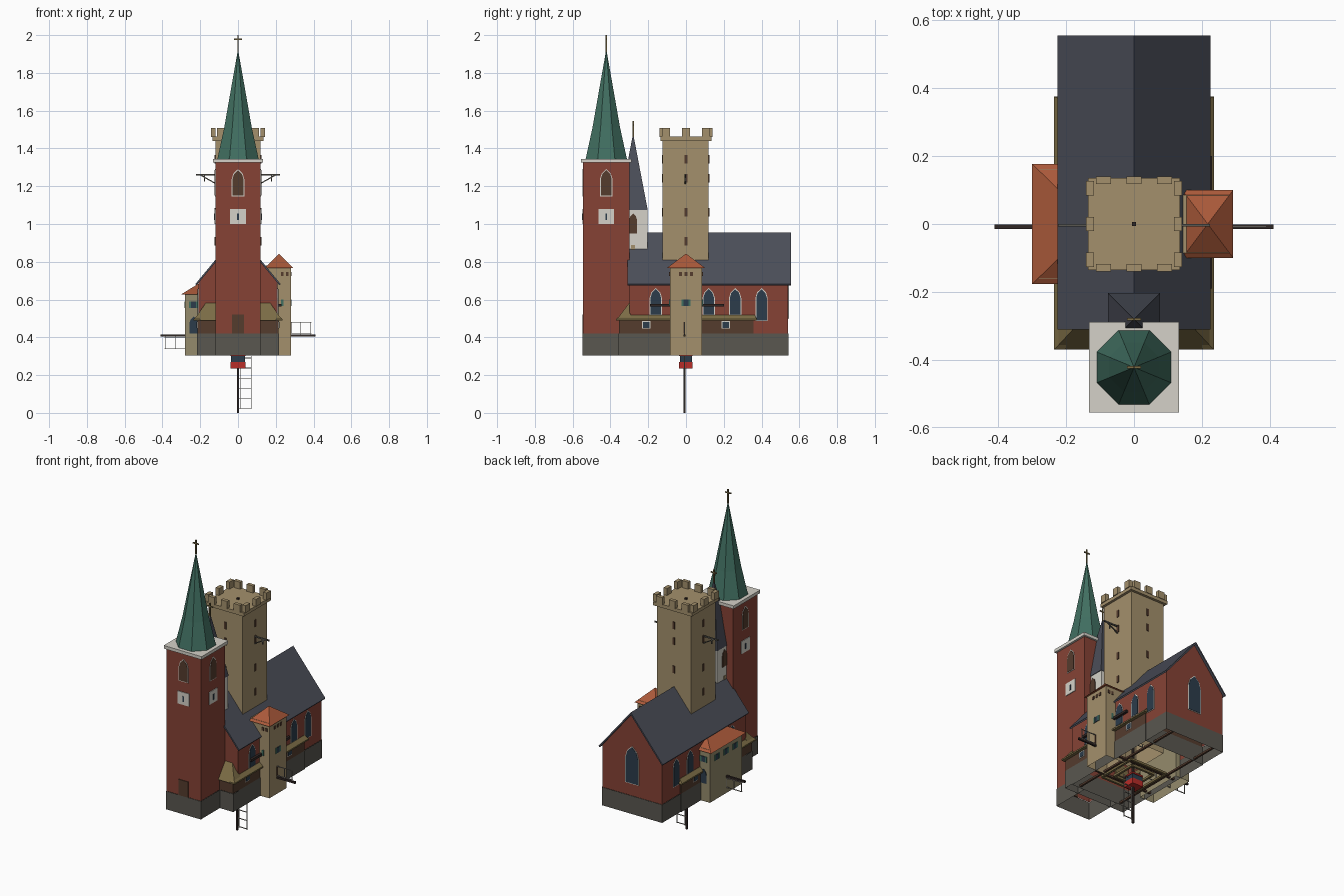
import bpy, bmesh, math
from mathutils import Vector

if "Cube" in bpy.data.objects:
    bpy.data.objects.remove(bpy.data.objects["Cube"])

def mat(name, r, g, b):
    m = bpy.data.materials.new(name)
    m.diffuse_color = (r, g, b, 1)
    m.use_nodes = True
    m.node_tree.nodes["Principled BSDF"].inputs["Base Color"].default_value = m.diffuse_color
    return m

BRICK = mat("brick", .24, .055, .036)
TAN = mat("sandstone", .37, .28, .15)
SLATE = mat("slate", .07, .076, .1)
GREEN = mat("copper_green", .053, .16, .12)
ORANGE = mat("clay_tile", .4, .1, .042)
WHITE = mat("plaster", .66, .64, .58)
OLIVE = mat("olive_tile", .2, .15, .06)
BROWN = mat("brown", .09, .045, .027)
STONE = mat("plinth_stone", .1, .095, .08)
GLASS = mat("glass", .025, .045, .07)
DARK = mat("dark_wood", .03, .02, .018)
RED = mat("red", .48, .026, .021)
PLASTER = mat("ochre_plaster", .3, .26, .15)
WIRE = mat("pale_wood", .3, .28, .25)

def mesh(name, verts, faces, m):
    me = bpy.data.meshes.new(name)
    bm = bmesh.new()
    vs = [bm.verts.new(v) for v in verts]
    for f in faces:
        bm.faces.new([vs[i] for i in f])
    bmesh.ops.recalc_face_normals(bm, faces=bm.faces)
    bm.to_mesh(me)
    bm.free()
    me.materials.append(m)
    ob = bpy.data.objects.new(name, me)
    bpy.context.collection.objects.link(ob)
    return ob

def loft(name, rings, m, bottom=True, top=True):
    n = len(rings[0])
    verts = [v for r in rings for v in r]
    faces = [(k*n+i, k*n+(i+1) % n, (k+1)*n+(i+1) % n, (k+1)*n+i)
             for k in range(len(rings)-1) for i in range(n)]
    if bottom:
        faces.append(tuple(range(n)))
    if top:
        faces.append(tuple(range(len(verts)-n, len(verts))))
    return mesh(name, verts, faces, m)

def rect(x0, x1, y0, y1, z):
    return [(x0, y0, z), (x1, y0, z), (x1, y1, z), (x0, y1, z)]

def box(name, x0, x1, y0, y1, z0, z1, m, bottom=True, top=True):
    return loft(name, [rect(x0, x1, y0, y1, z0), rect(x0, x1, y0, y1, z1)], m, bottom, top)

def pyramid(name, cx, cy, hx, hy, z0, z1, m):
    b = rect(cx-hx, cx+hx, cy-hy, cy+hy, z0)
    return mesh(name, b + [(cx, cy, z1)],
                [(0, 1, 2, 3)] + [(i, (i+1) % 4, 4) for i in range(4)], m)

def beam(name, a, b, t, m):
    a, b = Vector(a), Vector(b)
    d = (b-a).normalized()
    s = d.cross(Vector((0, 1, 0)) if abs(d.y) < .9 else Vector((0, 0, 1))).normalized()*t/2
    u = d.cross(s).normalized()*t/2
    return loft(name, [[p+s+u, p-s+u, p-s-u, p+s-u] for p in (a, b)], m)

SIDES = {'F': ((1, 0), (0, -1)), 'R': ((0, 1), (1, 0)),
         'B': ((-1, 0), (0, 1)), 'L': ((0, -1), (-1, 0))}

def panel(name, side, x, y, z, w, h, m, arch=False, d=.004):
    """Wall panel with its bottom centre at x, y, z; optional pointed top."""
    (ux, uy), (nx, ny) = SIDES[side]
    p = [(-w/2, 0), (w/2, 0)]
    p += [(w/2, h-w*.8), (w*.36, h-w*.35), (0, h), (-w*.36, h-w*.35), (-w/2, h-w*.8)] if arch \
        else [(w/2, h), (-w/2, h)]
    return loft(name, [[(x+ux*u+nx*k, y+uy*u+ny*k, z+v) for u, v in p] for k in (-.004, d)], m)

def window(name, side, x, y, z, w, h, m=GLASS, arch=True):
    panel(name+"_trim", side, x, y, z-.004, w+.01, h+.01, WHITE, arch, .002)
    panel(name, side, x, y, z, w, h, m, arch, .004)

def cross(name, x, y, z0, z1):
    beam(name+"_post", (x, y, z0), (x, y, z1), .007, OLIVE)
    zc = z1-(z1-z0)*.25
    beam(name+"_bar", (x-.02, y, zc), (x+.02, y, zc), .007, OLIVE)

Z0, ZP = .305, .42

# Nave: walls, gables, plinth and slate roof
NX, NY0, NY1 = .21, -.30, .54
box("nave_plinth", -NX-.002, NX+.002, NY0, NY1+.002, Z0, ZP, STONE, False, False)
box("nave_walls", -NX, NX, NY0, NY1, ZP, .695, BRICK, False, False)
for y in (NY0, NY1):
    mesh("nave_gable", [(-NX, y, .695), (NX, y, .695), (0, y, .94)], [(0, 1, 2)], BRICK)
roof = [(-.225, .683), (0, .955), (.225, .683), (.22, .675), (0, .94), (-.22, .675)]
loft("nave_roof", [[(x, y, z) for x, z in roof] for y in (-.31, .555)], SLATE)
for s, side in ((1, 'R'), (-1, 'L')):
    for y, z in ((-.16, .52), (.12, .52), (.26, .52), (.40, .49)):
        window("nave_window", side, s*NX, y, z, .055, .655-z)
window("rear_window", 'B', 0, NY1, .50, .085, .23)

# Low aisle with narrow tiled roof, hipped at the front
AX = .215
box("aisle_plinth", -AX-.002, AX+.002, -.357, .36, Z0, ZP, STONE, False, False)
box("aisle_walls", -AX, AX, -.355, .358, ZP, .495, BROWN, False, False)
for s in (1, -1):
    x0, x1 = sorted((s*.20, s*.235))
    loft("aisle_roof", [rect(x0, x1, -.37, .375, .488), rect(x0, x1, -.37, .375, .497),
                        rect(*sorted((s*.20, s*.212)), -.345, .365, .517)], OLIVE)
    mesh("porch_roof", [(s*.11, -.37, .49), (s*.235, -.37, .49), (s*.235, -.29, .49),
                        (s*.17, -.30, .583), (s*.11, -.30, .583), (s*.11, -.29, .49)],
         [(0, 1, 3, 4), (1, 2, 3), (2, 5, 4, 3), (0, 4, 5), (0, 5, 2, 1)], OLIVE)
    for y in (-.21, .21):
        window("aisle_window", 'R' if s > 0 else 'L', s*AX, y, .45, .035, .03, arch=False)

# Front bell tower with copper spire
TY = -.422
box("bell_tower_plinth", -.122, .122, -.547, -.298, Z0, ZP, STONE, False, False)
box("bell_tower", -.12, .12, -.545, -.30, ZP, 1.325, BRICK, False)
box("bell_tower_cornice", -.133, .133, -.555, -.288, 1.325, 1.345, WHITE)
def octagon(r, z):
    k = r/math.cos(math.pi/8)
    return [(k*math.cos(math.pi*(i+.5)/4), TY+k*math.sin(math.pi*(i+.5)/4), z) for i in range(8)]
loft("spire", [octagon(.109, 1.345), octagon(.073, 1.51), octagon(.001, 1.92)], GREEN)
cross("spire_cross", 0, TY, 1.91, 2.0)
for side, x, y in (('F', 0, -.545), ('R', .12, TY), ('B', 0, -.30), ('L', -.12, TY)):
    window("belfry_opening", side, x, y, 1.15, .057, .135, BROWN)
    panel("clock_face", side, x, y, 1.0, .083, .08, WHITE)
    panel("clock_hand", side, x, y, 1.02, .01, .035, GLASS, d=.006)
panel("front_door", 'F', 0, -.545, ZP, .065, .1, BROWN)

# White turret with slate spire behind the bell tower
CY = -.28
box("turret", -.073, .073, CY-.073, CY+.075, .83, 1.075, WHITE, False)
pyramid("turret_spire", 0, CY, .077, .077, 1.075, 1.48, SLATE)
cross("turret_cross", 0, CY, 1.46, 1.545)
for s, side in ((1, 'R'), (-1, 'L')):
    panel("turret_window", side, s*.073, CY, .95, .042, .105, BROWN, True)
    panel("turret_slot", side, s*.073, CY, .865, .02, .025, TAN)

# Central castle tower with battlements
box("castle_tower", -.12, .12, -.124, .12, .45, 1.445, TAN, False)
box("castle_platform", -.136, .136, -.136, .136, 1.44, 1.462, TAN)
for s in (1, -1):
    for c in (-.09, 0, .09):
        box("merlon_y", c-.022, c+.022, *sorted((s*.118, s*.14)), 1.46, 1.507, TAN)
    for c in (-.105, 0, .105):
        box("merlon_x", *sorted((s*.118, s*.142)), c-.021, c+.021, 1.46, 1.507, TAN)
for side, x, y in (('F', 0, -.124), ('R', .12, 0), ('B', 0, .12), ('L', -.12, 0)):
    for z in (1.32, 1.22, 1.04, .885):
        panel("arrow_slit", side, x, y, z, .014, .045, BROWN)
beam("roof_peg", (0, 0, 1.46), (0, 0, 1.472), .012, DARK)
for s in (1, -1):
    beam("bracket_arm", (s*.12, -.004, 1.26), (s*.223, -.004, 1.26), .008, STONE)
    beam("bracket_brace", (s*.12, -.004, 1.215), (s*.2, -.004, 1.26), .006, STONE)
    beam("bracket_drop", (s*.178, -.004, 1.225), (s*.178, -.004, 1.26), .006, STONE)

# Right stair tower
box("stair_tower", .13, .28, -.085, .085, Z0, .78, TAN, False)
pyramid("stair_tower_roof", .217, 0, .075, .1, .768, .843, ORANGE)
for y in (-.03, 0, .03):
    panel("stair_loophole", 'R', .28, y, .725, .016, .02, BROWN)
for s, side in ((-1, 'F'), (1, 'B')):
    for x in (.235, .26):
        panel("stair_side_loophole", side, x, s*.085, .725, .014, .02, BROWN)
    panel("stair_side_shutter", side, .235, s*.085, .565, .014, .035, GREEN)
panel("stair_window", 'R', .28, 0, .565, .025, .035, GLASS)
for y in (-.019, .019):
    panel("stair_shutter", 'R', .28, y, .565, .012, .035, GREEN)
panel("stair_slit", 'R', .28, -.01, .42, .008, .06, BROWN)
beam("side_rail", (.222, -.19, .57), (.222, .2, .57), .015, DARK)

# Left lean-to house with hipped tile roof
box("side_house", -.28, -.18, -.16, .16, Z0, .64, PLASTER, False)
mesh("side_house_roof", [(-.30, -.177, .628), (-.30, .177, .628), (-.19, .177, .628), (-.19, -.177, .628),
                         (-.20, -.08, .69), (-.20, .08, .69)],
     [(0, 1, 5, 4), (1, 2, 5), (3, 0, 4), (2, 3, 4, 5), (0, 3, 2, 1)], ORANGE)
for side, s in (('F', -1), ('B', 1)):
    panel("house_window", side, -.235, s*.16, .555, .025, .035, GLASS)
    for x in (-.254, -.216):
        panel("house_shutter", side, x, s*.16, .555, .012, .035, GREEN)
    panel("house_arch", side, -.235, s*.16, .42, .045, .09, GLASS, True)
for y in (-.09, 0, .09):
    panel("house_side_window", 'L', -.28, y, .555, .025, .035, GLASS)
    for k in (-.019, .019):
        panel("house_side_shutter", 'L', -.28, y+k, .555, .012, .035, GREEN)

# Four windmill sails turning around the middle
for i in range(4):
    a = math.pi/2*i
    def P(r, t):
        return (r*math.cos(a)-t*math.sin(a), -.008, .41+r*math.sin(a)+t*math.cos(a))
    beam("sail_spar", P(0, 0), P(.41, 0), .012, DARK)
    beam("sail_edge", P(.11, .07), P(.39, .07), .004, WIRE)
    beam("sail_inner_edge", P(.11, .012), P(.39, .012), .004, WIRE)
    for k in range(6):
        r = .12+k*.053
        beam("sail_slat", P(r, 0), P(r, .07), .004, WIRE)

# Red cabin and timber frame under the floor
box("cabin", -.04, .04, -.037, .035, .235, .27, RED)
box("cabin_windows", -.036, .036, -.033, .031, .27, .30, GLASS)
box("cabin_roof", -.04, .04, -.037, .035, .30, .31, RED)
for s in (1, -1):
    for r in (.08, .13):
        beam("floor_beam_x", (-r, s*r, .315), (r, s*r, .315), .014, OLIVE)
        beam("floor_beam_y", (s*r, -r, .315), (s*r, r, .315), .014, OLIVE)
    beam("floor_joist", (-.21, s*.105, .32), (.21, s*.105, .32), .012, BROWN)
    beam("floor_girder", (s*.15, -.30, .32), (s*.15, .54, .32), .012, BROWN)
